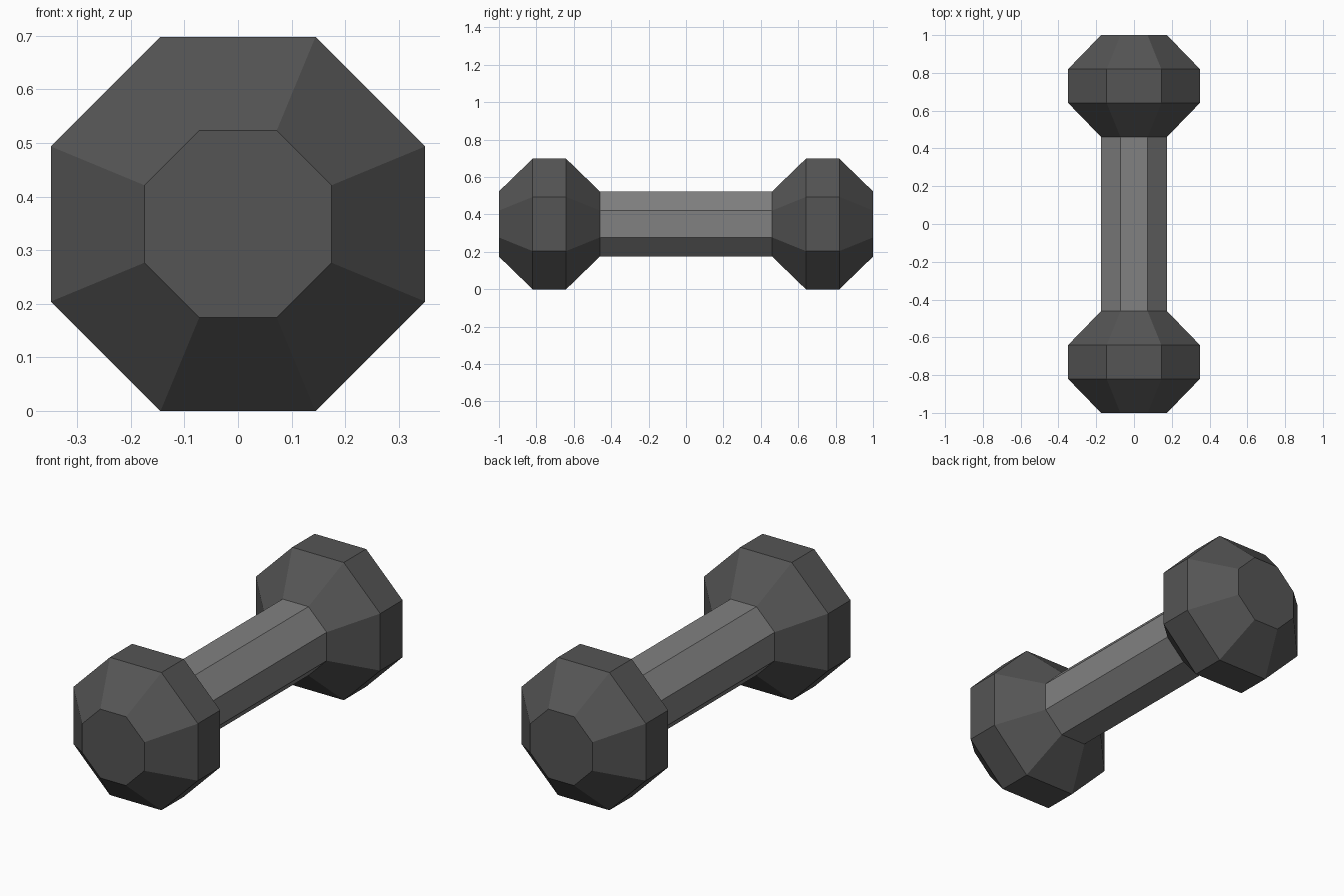
import bpy, bmesh, math

if "Cube" in bpy.data.objects:
    bpy.data.objects.remove(bpy.data.objects["Cube"])

SIDES = 8
OUTER, INNER = 0.349, 0.1745   # flat-to-centre distances
ZC = OUTER


def material(name, grey):
    m = bpy.data.materials.new(name)
    m.diffuse_color = (grey, grey, grey, 1)
    m.use_nodes = True
    m.node_tree.nodes["Principled BSDF"].inputs["Base Color"].default_value = m.diffuse_color
    return m


def lathe(name, profile, mat, cap_front=False, cap_back=False):
    """Octagonal rings along y from (y, apothem) pairs, y increasing."""
    bm = bmesh.new()
    rings = []
    for y, apothem in profile:
        r = apothem / math.cos(math.pi / SIDES)
        angles = [(k + 0.5) * 2 * math.pi / SIDES for k in range(SIDES)]
        rings.append([bm.verts.new((r * math.cos(a), y, ZC + r * math.sin(a)))
                      for a in angles])
    for a, b in zip(rings, rings[1:]):
        for k in range(SIDES):
            n = (k + 1) % SIDES
            bm.faces.new((a[k], b[k], b[n], a[n]))
    if cap_front:
        bm.faces.new(rings[0])
    if cap_back:
        bm.faces.new(rings[-1][::-1])
    mesh = bpy.data.meshes.new(name)
    bm.to_mesh(mesh)
    bm.free()
    mesh.materials.append(mat)
    ob = bpy.data.objects.new(name, mesh)
    bpy.context.collection.objects.link(ob)
    return ob


head_mat = material("dark_iron", 0.09)
bar_mat = material("grip_grey", 0.22)

# Bevelled end weights, mirrored front to back
head = [(-1.0, INNER), (-0.82, OUTER), (-0.641, OUTER), (-0.461, INNER)]
lathe("front_weight", head, head_mat, cap_front=True)
lathe("back_weight", [(-y, r) for y, r in reversed(head)], head_mat, cap_back=True)

# Handle meets the inner rim of each weight
lathe("handle", [(-0.461, INNER), (0.461, INNER)], bar_mat)
